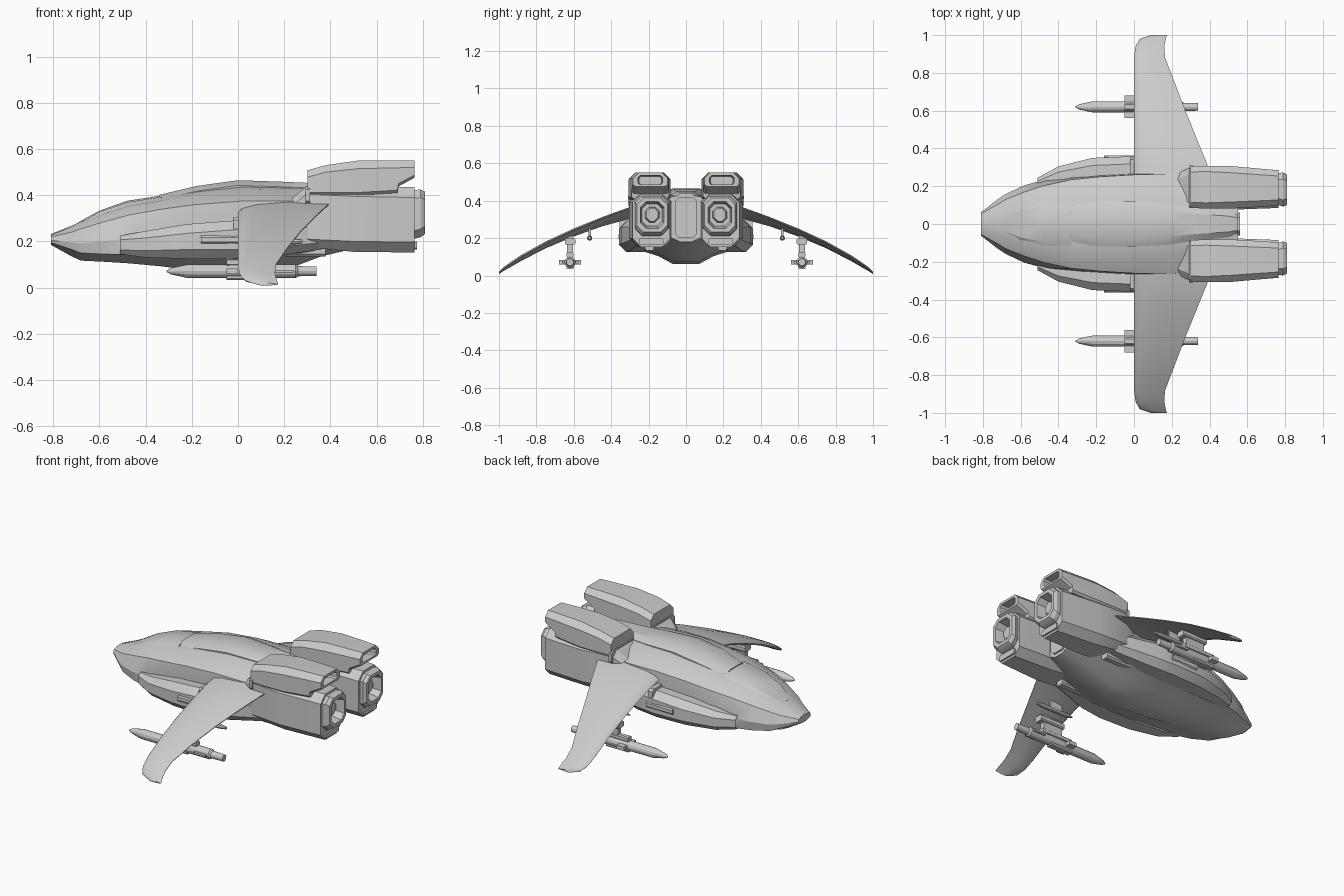
import bpy, bmesh, math
from mathutils import Matrix


def finish(name, bm, mirror=False, angle=28):
    bmesh.ops.recalc_face_normals(bm, faces=bm.faces)
    me = bpy.data.meshes.new(name)
    bm.to_mesh(me)
    bm.free()
    ob = bpy.data.objects.new(name, me)
    bpy.context.collection.objects.link(ob)
    if mirror:
        m = ob.modifiers.new("mirror", 'MIRROR')
        m.use_axis = (False, True, False)
    bpy.ops.object.select_all(action='DESELECT')
    ob.select_set(True)
    bpy.context.view_layer.objects.active = ob
    bpy.ops.object.shade_smooth_by_angle(angle=math.radians(angle))
    return ob


def loft(name, rings, mirror=False, angle=28):
    bm = bmesh.new()
    vs = [[bm.verts.new(p) for p in r] for r in rings]
    n = len(vs[0])
    for a, b in zip(vs, vs[1:]):
        for i in range(n):
            j = (i + 1) % n
            bm.faces.new((a[i], a[j], b[j], b[i]))
    bm.faces.new(vs[0])
    bm.faces.new(vs[-1])
    return finish(name, bm, mirror, angle)


def sym(half):
    """Close a half outline across the centre plane."""
    return half + [(x, -y, z) for x, y, z in reversed(half) if y > 1e-6]


def oct_ring(x, y0, y1, z0, z1, c, ct=None):
    """Chamfered rectangle; ct is the upper chamfer."""
    t = c if ct is None else ct
    pts = [(y0 + c, z0), (y1 - c, z0), (y1, z0 + c), (y1, z1 - t),
           (y1 - t, z1), (y0 + t, z1), (y0, z1 - t), (y0, z0 + c)]
    return [(x, y, z) for y, z in pts]


def round_ring(x, y, z, r, n=12):
    return [(x, y + r * math.cos(2 * math.pi * i / n), z + r * math.sin(2 * math.pi * i / n))
            for i in range(n)]


def box(name, x0, x1, y0, y1, z0, z1, mirror=True):
    c = 0.2 * min(y1 - y0, z1 - z0)
    return loft(name, [oct_ring(x, y0, y1, z0, z1, c) for x in (x0, x1)], mirror)


# Fuselage: x, top width, shoulder width, chine width, top z, shoulder z, chine z, bottom z
stations = [
    (-0.81, .03, .055, .062, .232, .220, .195, .185),
    (-0.72, .06, .105, .132, .268, .240, .165, .135),
    (-0.68, .07, .130, .158, .287, .255, .150, .117),
    (-0.58, .09, .170, .205, .334, .285, .145, .112),
    (-0.47, .11, .205, .235, .370, .315, .143, .105),
    (-0.33, .13, .235, .25, .393, .340, .140, .092),
    (-0.18, .14, .250, .26, .425, .360, .138, .072),
    (0.02, .14, .262, .27, .447, .375, .138, .062),
    (0.20, .13, .265, .27, .442, .375, .150, .075),
    (0.36, .12, .250, .25, .435, .370, .170, .135),
    (0.55, .09, .120, .12, .430, .370, .210, .180),
]
rings = []
for x, wt, ws, wc, zt, zs, zc, zb in stations:
    rings.append(sym([(x, 0, zt), (x, wt * .6, zt - .004), (x, wt + .03 * (wt > .08), zt - .3 * (zt - zs)),
                      (x, ws, zs), (x, wc, zc + .4 * (zs - zc)), (x, wc * .95, zc),
                      (x, wc * .55, zb + .55 * (zc - zb)), (x, wc * .26, zb), (x, 0, zb)]))
loft("fuselage", rings)

# Raised spine running from the cockpit to the tail
loft("dorsal_spine", [sym([(x, 0, z), (x, w * .6, z), (x, w, z - .022), (x, w, .33), (x, 0, .33)])
     for x, w, z in [(-.34, .10, .402), (-.18, .12, .440), (0, .12, .465), (.18, .11, .459),
                     (.32, .09, .453), (.50, .07, .450), (.55, .055, .440)]])

# Cockpit glazing
loft("canopy", [sym([(x, 0, z), (x, w * .6, z - .006), (x, w, z - .045), (x, w * .9, z - .08), (x, 0, z - .08)])
     for x, w, z in [(-.69, .065, .284), (-.60, .12, .333), (-.48, .155, .376), (-.33, .165, .399)]])

# Side intake pods
loft("intake_pod", [oct_ring(*r) for r in [
    (-.48, .20, .255, .150, .215, .015), (-.51, .17, .245, .145, .225, .018),
    (-.40, .18, .305, .130, .245, .03), (-.22, .18, .350, .125, .275, .04),
    (-.02, .18, .358, .125, .290, .04), (.12, .18, .345, .130, .300, .04),
    (.36, .16, .285, .165, .290, .03)]], True)
box("pod_panel", -.16, .02, .30, .362, .19, .225)
box("pod_vent", -.02, .01, .25, .355, .24, .305)
box("belly_rail", .10, .38, .17, .22, .135, .19)

# Engine nacelles with hollow exhausts
loft("engine_nacelle", [oct_ring(*r) for r in [
    (.20, .10, .255, .20, .36, .03), (.30, .08, .300, .175, .440, .035),
    (.50, .075, .305, .155, .440, .045), (.765, .085, .285, .152, .435, .045),
    (.765, .10, .270, .212, .422, .035), (.79, .092, .272, .218, .425, .035),
    (.81, .10, .262, .232, .415, .035), (.81, .118, .244, .252, .395, .03),
    (.75, .128, .234, .265, .382, .025)]], True)
loft("exhaust_core", [oct_ring(*r) for r in [
    (.74, .140, .222, .28, .37, .025), (.775, .150, .212, .29, .36, .02)]], True)
box("exhaust_lower_slot", .75, .776, .12, .25, .165, .20)

# Upper engine housings, undercut and recessed at the rear
loft("engine_upper_housing", [oct_ring(*r) for r in [
    (.30, .085, .305, .40, .508, .012, .03), (.38, .082, .308, .40, .530, .012, .03),
    (.52, .082, .306, .40, .550, .012, .035), (.69, .092, .291, .41, .551, .012, .032),
    (.695, .092, .291, .438, .551, .012, .032), (.765, .098, .284, .476, .550, .012, .03),
    (.765, .125, .257, .488, .535, .008, .012), (.71, .13, .25, .488, .530, .008, .012)]], True)
box("engine_collar", .292, .312, .078, .31, .36, .44)
box("tail_block", .50, .56, -.06, .06, .20, .42, False)

# Drooping wings: y, leading x, trailing x, leading z, trailing z, thickness
wing = []
for y, xl, xt, zl, zt, t in [
        (.20, 0, .41, .335, .375, .055), (.31, 0, .39, .318, .358, .05), (.45, 0, .333, .278, .305, .042),
        (.60, 0, .272, .224, .243, .038), (.75, 0, .215, .160, .173, .034), (.88, 0, .165, .092, .100, .03),
        (.94, .008, .160, .056, .061, .026), (.98, .03, .168, .031, .033, .02), (1.0, .09, .174, .014, .014, .012)]:
    ring = []
    for f, h in [(0, 0), (.04, .3), (.2, .5), (.55, .45), (1, .06),
                 (1, -.06), (.55, -.45), (.2, -.5), (.04, -.3)]:
        ring.append((xl + f * (xt - xl), y, zl + f * (zt - zl) + h * t))
    wing.append(ring)
loft("wing", wing, True, 35)

# Wing missiles, fins, clamps and pylons
MY, MZ = .62, .071
loft("missile", [round_ring(x, MY, MZ, r) for x, r in [
    (-.31, .003), (-.29, .014), (-.22, .029), (.10, .030), (.25, .030), (.26, .022), (.34, .020)]], True)
bm = bmesh.new()
for side in (-1, 1):
    for x, off, dims in [(-.025, .042, (.05, .034, .024, 1)), (.20, .032, (.08, .024, .012, 1))]:
        bmesh.ops.create_cube(bm, size=1, matrix=Matrix.Translation((x, MY + side * off, MZ))
                              @ Matrix.Diagonal(dims))
finish("missile_fins", bm, True)
box("missile_belly_clamp", -.05, .10, MY - .02, MY + .02, .034, .06)
box("missile_clamp", -.05, .16, MY - .018, MY + .018, .095, .125)
box("wing_pylon", .02, .15, MY - .016, MY + .016, .11, .225)
box("pylon_head", .01, .18, MY - .028, MY + .028, .165, .200)

# Small inboard stores
loft("inboard_store", [round_ring(x, .515, .20, r, 8) for x, r in [
    (.02, .003), (.06, .014), (.24, .014), (.28, .008)]], True)
box("inboard_pylon", .10, .18, .509, .521, .20, .265)
